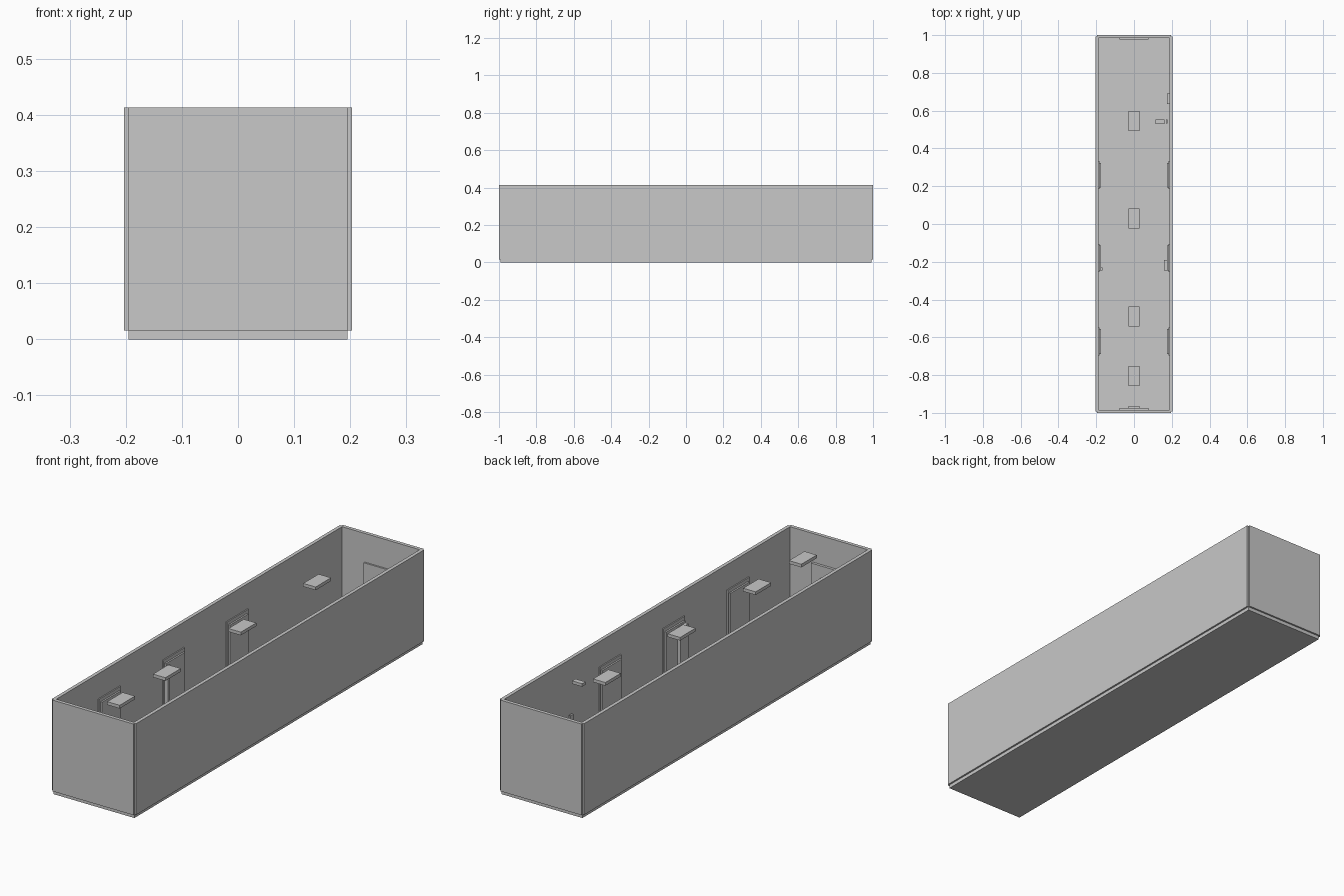
import bpy

if "Cube" in bpy.data.objects:
    bpy.data.objects.remove(bpy.data.objects["Cube"])

# One flat grey for the whole model
grey = bpy.data.materials.new("plain_grey")
grey.diffuse_color = (0.58, 0.58, 0.58, 1)
grey.use_nodes = True
grey.node_tree.nodes["Principled BSDF"].inputs["Base Color"].default_value = grey.diffuse_color


def box(name, x, y, z):
    """Box from (min, max) ranges on each axis."""
    bpy.ops.mesh.primitive_cube_add(size=1)
    ob = bpy.context.object
    ob.name = name
    ob.location = [(a + b) / 2 for a, b in (x, y, z)]
    ob.scale = [abs(b - a) for a, b in (x, y, z)]
    bpy.ops.object.transform_apply(location=True, scale=True)
    ob.data.materials.append(grey)
    return ob


T = 0.0156           # floor and wall thickness
HX, HY = 0.195, 0.9922   # wall centre lines
H = 0.413
IN = HX - T / 2      # inner face of the side walls
INY = HY - T / 2     # inner face of the end walls

# Shell: floor, side walls and end walls with notched corners
box("floor", (-HX, HX), (-HY, HY), (0, T))
for s, side in ((-1, "left"), (1, "right")):
    box(side + "_wall", (s * IN, s * (IN + T)), (-HY, HY), (T, H))
for s, end in ((-1, "front"), (1, "back")):
    box(end + "_wall", (-HX, HX), (s * INY, s * (INY + T)), (T, H))

# Three doors on each side wall: wide frame with a narrower raised leaf
for s, side in ((-1, "left"), (1, "right")):
    for i, y in enumerate((-0.622, -0.18, 0.259)):
        box(f"{side}_door_frame_{i}", (s * IN, s * 0.182),
            (y - 0.074, y + 0.074), (T, 0.304))
        box(f"{side}_door_leaf_{i}", (s * 0.182, s * 0.175),
            (y - 0.065, y + 0.065), (T, 0.289))

# Upright pieces standing against the two middle doors
box("left_upright_bar", (-0.175, -0.167), (-0.245, -0.23), (T, 0.28))
box("right_upright_panel", (0.16, 0.175), (-0.245, -0.19), (T, 0.28))

# End doors, the front one with a raised panel
box("back_door", (-0.078, 0.078), (0.977, INY), (T, 0.288))
box("front_door", (-0.078, 0.078), (-INY, -0.973), (T, 0.288))
box("front_door_panel", (-0.032, 0.032), (-0.973, -0.965), (0.12, 0.236))

# Hanging ceiling lights
for i, y in enumerate((-0.805, -0.49, 0.03, 0.545)):
    box(f"ceiling_light_{i}", (-0.03, 0.03), (y - 0.053, y + 0.053), (0.382, 0.396))

# Small fittings on the right wall
box("hanging_sign", (0.114, 0.162), (0.53, 0.553), (0.322, 0.335))
box("wall_bracket", (0.17, 0.178), (0.532, 0.552), (0.11, 0.18))
box("wall_cabinet", (0.176, IN), (0.635, 0.69), (0.1, 0.2))
